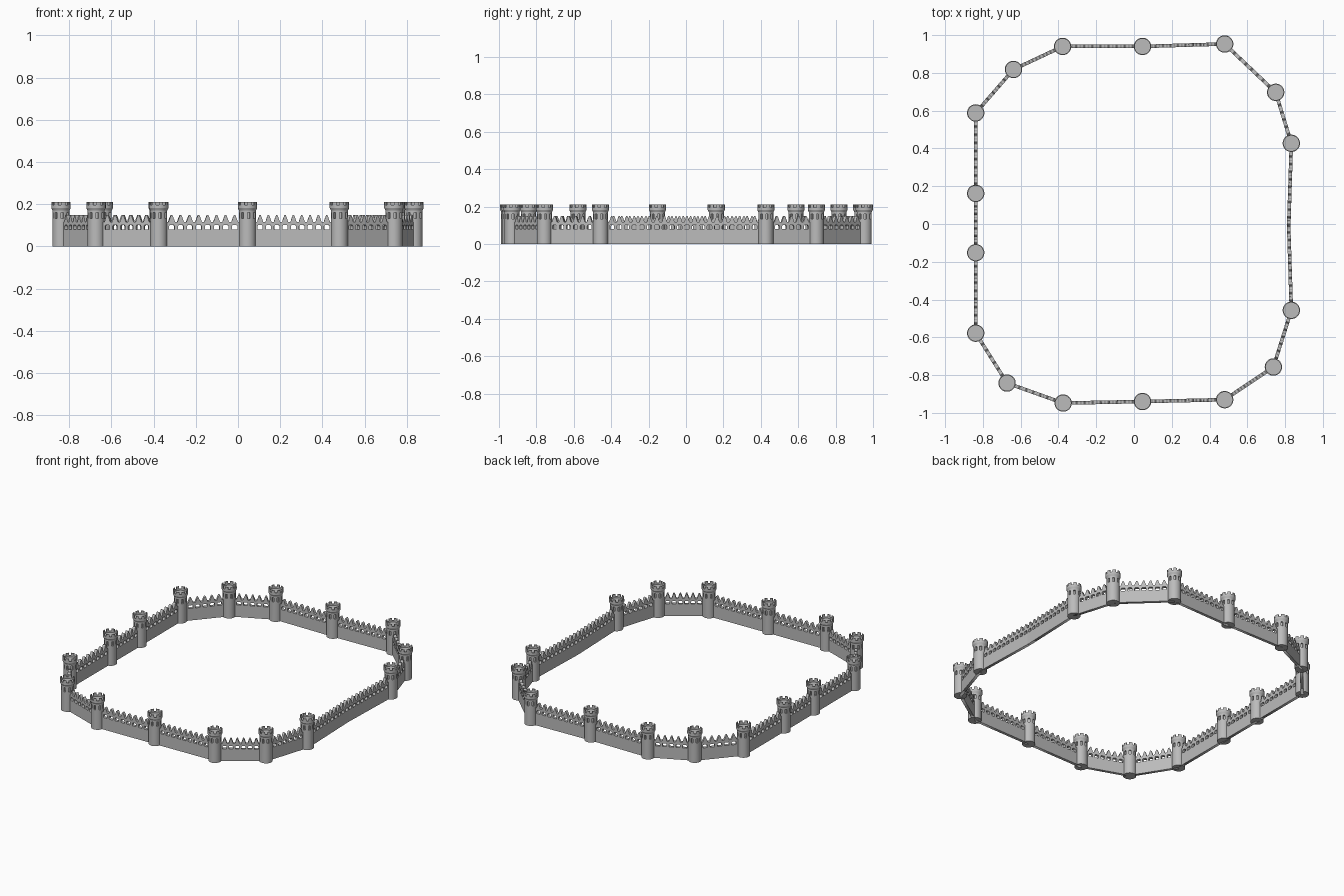
import bpy, bmesh, math
from mathutils import Vector

if "Cube" in bpy.data.objects:
    bpy.data.objects.remove(bpy.data.objects["Cube"])

stone = bpy.data.materials.new("grey_stone")
stone.diffuse_color = (0.5, 0.5, 0.5, 1)
stone.use_nodes = True
stone.node_tree.nodes["Principled BSDF"].inputs["Base Color"].default_value = stone.diffuse_color

# Tower centres, running round the circuit
TOWERS = [(-0.378, 0.94), (0.045, 0.94), (0.48, 0.953), (0.75, 0.697),
          (0.833, 0.427), (0.833, -0.457), (0.738, -0.757), (0.48, -0.93),
          (0.045, -0.94), (-0.375, -0.948), (-0.672, -0.842), (-0.838, -0.578),
          (-0.838, -0.152), (-0.838, 0.162), (-0.838, 0.588), (-0.638, 0.818)]
SEG = 40


def make_tower_mesh():
    # turned profile: shaft, window row, flared head, parapet, sunken floor
    prof = [(.040, 0), (.040, .132), (.040, .160), (.040, .170), (.046, .182),
            (.046, .196), (.0405, .196), (.0405, .186)]
    bm = bmesh.new()
    rings = [[bm.verts.new((r * math.cos(2 * math.pi * i / SEG),
                            r * math.sin(2 * math.pi * i / SEG), z))
              for i in range(SEG)] for r, z in prof]
    rows = []
    for a, b in zip(rings, rings[1:]):
        rows.append([bm.faces.new((a[i], a[(i + 1) % SEG], b[(i + 1) % SEG], b[i]))
                     for i in range(SEG)])
    bm.faces.new(rings[0][::-1])
    bm.faces.new(rings[-1])
    bm.normal_update()
    # recessed windows
    windows = [f for i, f in enumerate(rows[1]) if i % 5 < 2]
    bmesh.ops.inset_region(bm, faces=windows, thickness=0, depth=0)
    for v in {v for f in windows for v in f.verts}:
        v.co.x *= 0.75
        v.co.y *= 0.75
    # battlements
    merlons = [f for i, f in enumerate(rows[5]) if i % 5 < 3]
    bmesh.ops.inset_region(bm, faces=merlons, thickness=0, depth=0)
    for v in {v for f in merlons for v in f.verts}:
        v.co.z = 0.211
    bm.normal_update()
    me = bpy.data.meshes.new("tower")
    bm.to_mesh(me)
    bm.free()
    me.materials.append(stone)
    return me


def add_spline(cu, pts):
    s = cu.splines.new('POLY')
    s.points.add(len(pts) - 1)
    for p, (x, y) in zip(s.points, pts):
        p.co = (x, y, 0, 1)
    s.use_cyclic_u = True


def make_wall(name, a, b, trim_a, trim_b):
    # flat elevation with pointed merlons and a row of loopholes, given thickness
    a, b = Vector(a), Vector(b)
    d = b - a
    L = d.length
    cu = bpy.data.curves.new(name, 'CURVE')
    cu.dimensions = '2D'
    cu.fill_mode = 'BOTH'
    cu.extrude = 0.0095
    run = L - trim_a - trim_b
    n = max(2, round(run / 0.041))
    step = run / n
    top = [(0, .116)]
    for i in range(n):
        c = trim_a + (i + .5) * step
        top += [(c + step * u, z) for u, z in
                ((-.36, .116), (-.30, .124), (-.20, .136), (-.08, .148),
                 (.08, .148), (.20, .136), (.30, .124), (.36, .116))]
        w, k = step * .31, step * .08
        add_spline(cu, [(c - w, .080), (c + w, .080), (c + w, .096),
                        (c + w - k, .101), (c - w + k, .101), (c - w, .096)])
    add_spline(cu, [(0, 0), (L, 0), (L, .116)] + top[::-1])
    tmp = bpy.data.objects.new(name + "_outline", cu)
    bpy.context.collection.objects.link(tmp)
    me = bpy.data.meshes.new_from_object(tmp.evaluated_get(bpy.context.evaluated_depsgraph_get()))
    bpy.data.objects.remove(tmp)
    me.materials.clear()
    me.materials.append(stone)
    ob = bpy.data.objects.new(name, me)
    ob.location = (a.x, a.y, 0)
    ob.rotation_euler = (math.pi / 2, 0, math.atan2(d.y, d.x))
    bpy.context.collection.objects.link(ob)


# Towers
tower_mesh = make_tower_mesh()
for i, (x, y) in enumerate(TOWERS):
    ob = bpy.data.objects.new(f"tower_{i + 1}", tower_mesh)
    ob.location = (x, y, 0)
    bpy.context.collection.objects.link(ob)
bpy.ops.object.select_all(action='DESELECT')
ob.select_set(True)
bpy.context.view_layer.objects.active = ob
bpy.ops.object.shade_smooth_by_angle(angle=math.radians(25))

# Walls; the long right side is two lengths meeting at a slight bend
R = 0.04
for i, p in enumerate(TOWERS):
    q = TOWERS[(i + 1) % len(TOWERS)]
    if i == 4:
        mid = (0.819, -0.015)
        make_wall("long_wall_a", p, mid, R, 0)
        make_wall("long_wall_b", mid, q, 0, R)
    else:
        make_wall(f"wall_{i + 1}", p, q, R, R)
